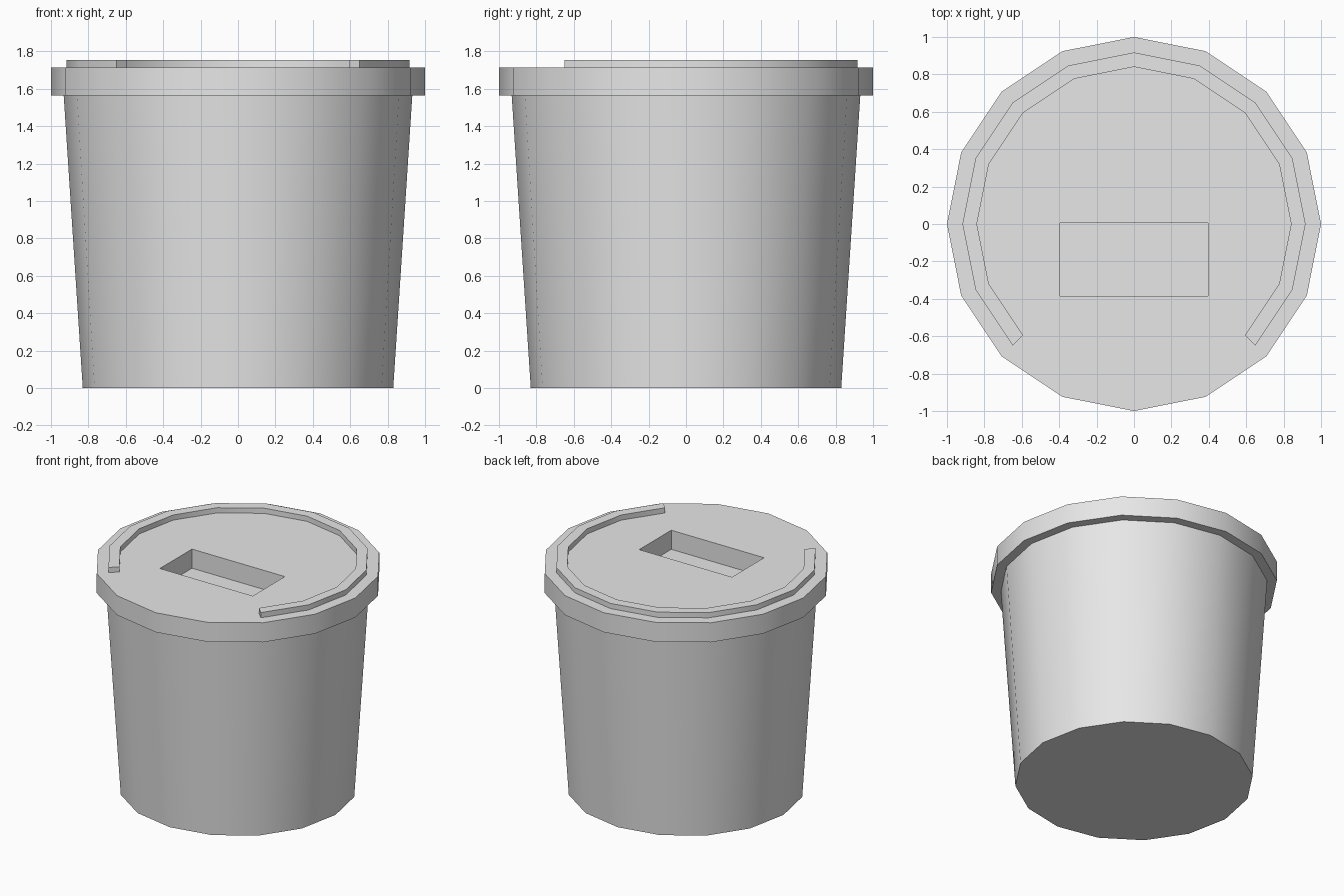
import bpy, bmesh, math

cube = bpy.data.objects.get("Cube")
if cube:
    bpy.data.objects.remove(cube, do_unlink=True)

SIDES = 16
RIM_LOW, RIM_TOP, RIDGE_TOP = 1.565, 1.715, 1.755

grey = bpy.data.materials.new("plain grey")
grey.use_nodes = True
colour = (0.8, 0.8, 0.8, 1)
grey.diffuse_color = colour
grey.node_tree.nodes["Principled BSDF"].inputs["Base Color"].default_value = colour


def ring(bm, radius, z, first=0, count=SIDES):
    """Vertices on a circle, stepping by one side from the first index."""
    step = 2 * math.pi / SIDES
    return [bm.verts.new((radius * math.cos(i * step), radius * math.sin(i * step), z))
            for i in range(first, first + count)]


def bridge(bm, a, b, closed=True):
    n = len(a)
    for i in range(n if closed else n - 1):
        j = (i + 1) % n
        bm.faces.new((a[i], a[j], b[j], b[i]))


def finish(bm, name):
    bmesh.ops.recalc_face_normals(bm, faces=bm.faces)
    mesh = bpy.data.meshes.new(name)
    bm.to_mesh(mesh)
    bm.free()
    mesh.materials.append(grey)
    obj = bpy.data.objects.new(name, mesh)
    bpy.context.collection.objects.link(obj)
    bpy.ops.object.select_all(action='DESELECT')
    obj.select_set(True)
    bpy.context.view_layer.objects.active = obj
    bpy.ops.object.shade_smooth_by_angle(angle=math.radians(30))
    return obj


# Tapered tub with a closed base
bm = bmesh.new()
base, top = ring(bm, 0.83, 0), ring(bm, 0.932, RIM_LOW)
bridge(bm, base, top)
bm.faces.new(base)
finish(bm, "tub")

# Lid with a rectangular recess sunk into its top
bm = bmesh.new()
low, high = ring(bm, 1, RIM_LOW), ring(bm, 1, RIM_TOP)
bridge(bm, low, high)
bm.faces.new(low)
corners = [(-0.395, -0.385), (0.395, -0.385), (0.395, 0.005), (-0.395, 0.005)]
mouth = [bm.verts.new((x, y, RIM_TOP)) for x, y in corners]
floor = [bm.verts.new((x, y, RIM_LOW + 0.003)) for x, y in corners]
bridge(bm, mouth, floor)
bm.faces.new(floor)
edges = [bm.edges.get((loop[i - 1], loop[i])) for loop in (high, mouth) for i in range(len(loop))]
bmesh.ops.triangle_fill(bm, edges=edges, use_beauty=True, normal=(0, 0, 1))
finish(bm, "lid")

# Raised ridge around the lid, open at the front
bm = bmesh.new()
section = [ring(bm, r, z, -2, 13) for r, z in
           [(0.84, RIM_TOP), (0.917, RIM_TOP), (0.917, RIDGE_TOP), (0.84, RIDGE_TOP)]]
for k in range(4):
    bridge(bm, section[k - 1], section[k], closed=False)
for end in (0, -1):
    bm.faces.new([row[end] for row in section])
finish(bm, "lid_ridge")
